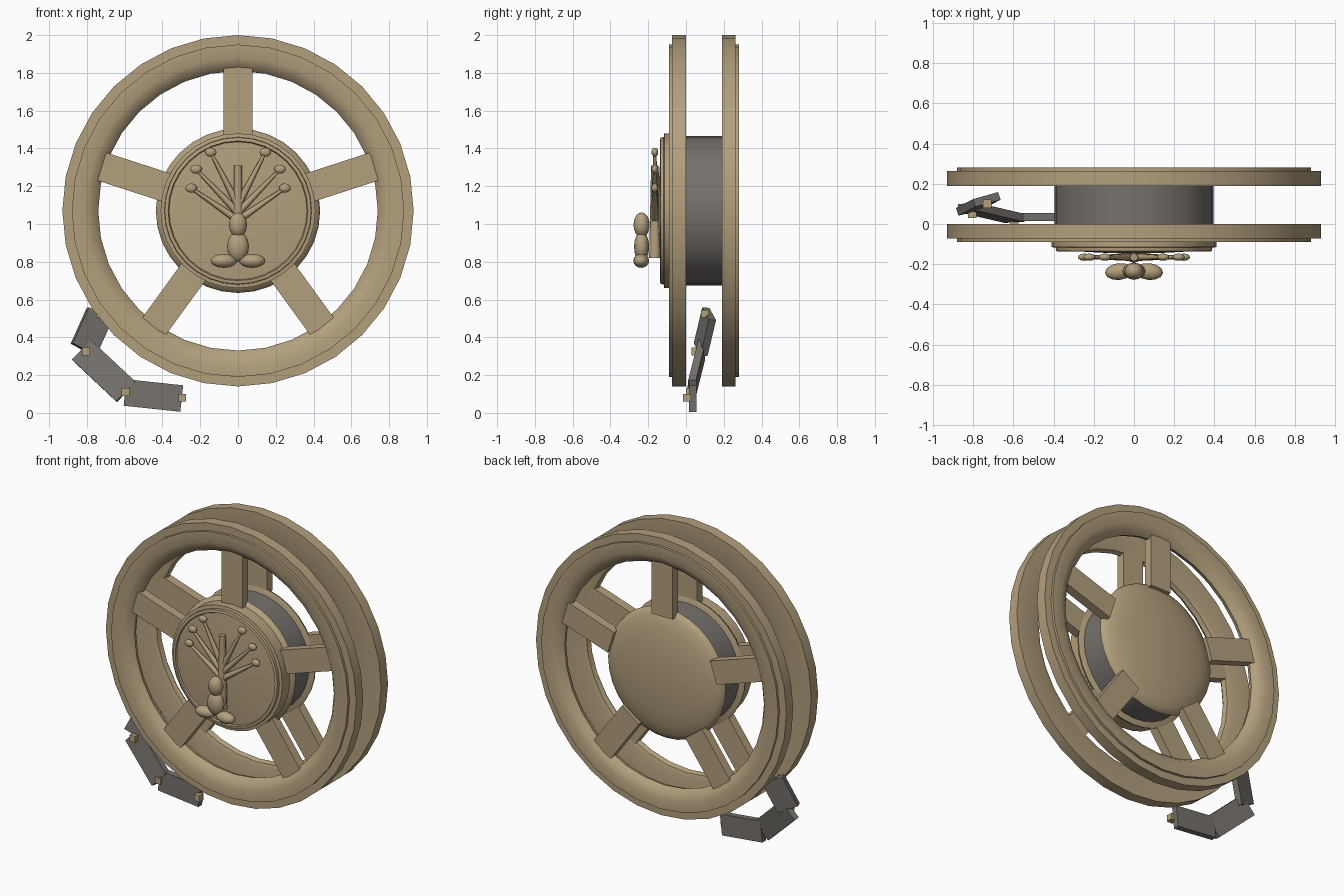
import bpy, bmesh, math
from mathutils import Vector, Matrix

cube = bpy.data.objects.get("Cube")
if cube:
    bpy.data.objects.remove(cube, do_unlink=True)

CZ = 1.07  # wheel axle height


def material(name, rgb):
    m = bpy.data.materials.new(name)
    m.diffuse_color = (*rgb, 1)
    m.use_nodes = True
    m.node_tree.nodes["Principled BSDF"].inputs["Base Color"].default_value = (*rgb, 1)
    return m


TAN = material("tan", (0.45, 0.35, 0.205))
GREY = material("dark grey", (0.18, 0.165, 0.15))


def finish(name, bm, mat, smooth=None):
    bmesh.ops.recalc_face_normals(bm, faces=bm.faces)
    me = bpy.data.meshes.new(name)
    bm.to_mesh(me)
    bm.free()
    ob = bpy.data.objects.new(name, me)
    bpy.context.collection.objects.link(ob)
    me.materials.append(mat)
    if smooth:
        bpy.ops.object.select_all(action='DESELECT')
        ob.select_set(True)
        bpy.context.view_layer.objects.active = ob
        bpy.ops.object.shade_smooth_by_angle(angle=math.radians(smooth))
    return ob


def lathe(name, profile, mat, closed=False, steps=32, smooth=40):
    """Spin (radius, y) points about the axle."""
    bm = bmesh.new()
    vs = [bm.verts.new((r, y, CZ)) for r, y in profile]
    es = [bm.edges.new(p) for p in zip(vs, vs[1:])]
    if closed:
        es.append(bm.edges.new((vs[-1], vs[0])))
    bmesh.ops.spin(bm, geom=vs + es, cent=(0, 0, CZ), axis=(0, 1, 0),
                   angle=math.tau, steps=steps, use_merge=True)
    bmesh.ops.remove_doubles(bm, verts=bm.verts, dist=1e-4)
    return finish(name, bm, mat, smooth)


def box(name, center, a, w, t, mat):
    """Box with full edge vectors a, w and thickness t."""
    a, w = Vector(a), Vector(w)
    n = a.cross(w).normalized() * t
    m = Matrix((a, w, n)).transposed().to_4x4()
    bm = bmesh.new()
    bmesh.ops.create_cube(bm, size=1, matrix=Matrix.Translation(center) @ m)
    return finish(name, bm, mat)


def blob(name, center, radii, yaw=0):
    bm = bmesh.new()
    m = Matrix.Translation(center) @ Matrix.Rotation(yaw, 4, 'Z') @ Matrix.Diagonal((*radii, 1))
    bmesh.ops.create_uvsphere(bm, u_segments=12, v_segments=8, radius=1, matrix=m)
    return finish(name, bm, TAN, 60)


def rod(name, start, end, r1, r2):
    start, end = Vector(start), Vector(end)
    d = end - start
    m = Matrix.Translation((start + end) / 2) @ d.to_track_quat('Z', 'Y').to_matrix().to_4x4()
    bm = bmesh.new()
    bmesh.ops.create_cone(bm, cap_ends=True, segments=8, radius1=r1, radius2=r2,
                          depth=d.length, matrix=m)
    return finish(name, bm, TAN, 50)


# Two rims with spokes, each facing outwards
for side, sign, base in (("front", -1, 0.0), ("back", 1, 0.19)):
    rim = [(.93, 0), (.93, .073), (.88, .073), (.88, .09), (.81, .09),
           (.765, .07), (.74, .04), (.75, .01), (.78, 0)]
    lathe(side + "_rim", [(r, base + sign * y) for r, y in rim], TAN, closed=True)
    for i in range(5):
        ang = math.pi / 2 + i * math.tau / 5
        d = Vector((math.cos(ang), 0, math.sin(ang)))
        c = d * 0.59 + Vector((0, base + sign * 0.035, CZ))
        box(f"{side}_spoke_{i + 1}", c, d * 0.38, d.cross((0, 1, 0)) * 0.155, 0.06, TAN)
    dome = [(0, .09), (.12, .087), (.24, .077), (.33, .062), (.4, .042),
            (.43, .022), (.435, .008), (.42, 0), (0, 0)]
    lathe(side + "_hub", [(r, base + sign * y) for r, y in dome], TAN)

# Barrel between the rims
lathe("hub_barrel", [(.395, -.005), (.395, .195)], GREY)

# Stepped medallion on the front hub
lathe("medallion", [(.41, -.02), (.41, -.115), (.39, -.118), (.388, -.135), (.37, -.138),
                    (.365, -.128), (.25, -.138), (.12, -.145), (0, -.147)], TAN)

# Tree emblem, mirrored branches with buds
TY = -0.165
rod("tree_trunk", (0, TY, 0.82), (0, TY, 1.31), 0.03, 0.02)
for side, s in (("left", 1), ("right", -1)):
    for i, (z0, x, z) in enumerate(((1.1, .145, 1.38), (1.06, .222, 1.29), (1.02, .248, 1.19))):
        rod(f"{side}_branch_{i + 1}", (0, TY, z0), (s * x, TY, z), 0.02, 0.008)
        blob(f"{side}_bud_{i + 1}", (s * x, TY, z), (.031, .018, .024))
    blob(side + "_figure_foot", (s * .075, -.237, .805), (.07, .042, .037), s * -.1)

# Small figure below the tree
blob("figure_body", (0, -.235, .88), (.058, .04, .08))
blob("figure_head", (0, -.235, .995), (.048, .043, .066))

# Loose track links with pins: center, length vector, width vector
links = (((-.448, .035, .092), (-.3, 0, .032), (.015, 0, .14)),
         ((-.71, .055, .222), (-.235, .055, .22), (.1, .005, .105)),
         ((-.775, .1, .43), (.085, .045, .19), (.125, .035, -.065)))
for i, (c, a, w) in enumerate(links):
    box(f"track_link_{i + 1}", c, a, w, 0.04, GREY)
pins = ((-.295, .005, .08), (-.595, .02, .11), (-.805, .05, .325), (-.73, .1, .525))
for i, c in enumerate(pins):
    box(f"track_pin_{i + 1}", c, (.042, 0, 0), (0, 0, .042), 0.042, TAN)
